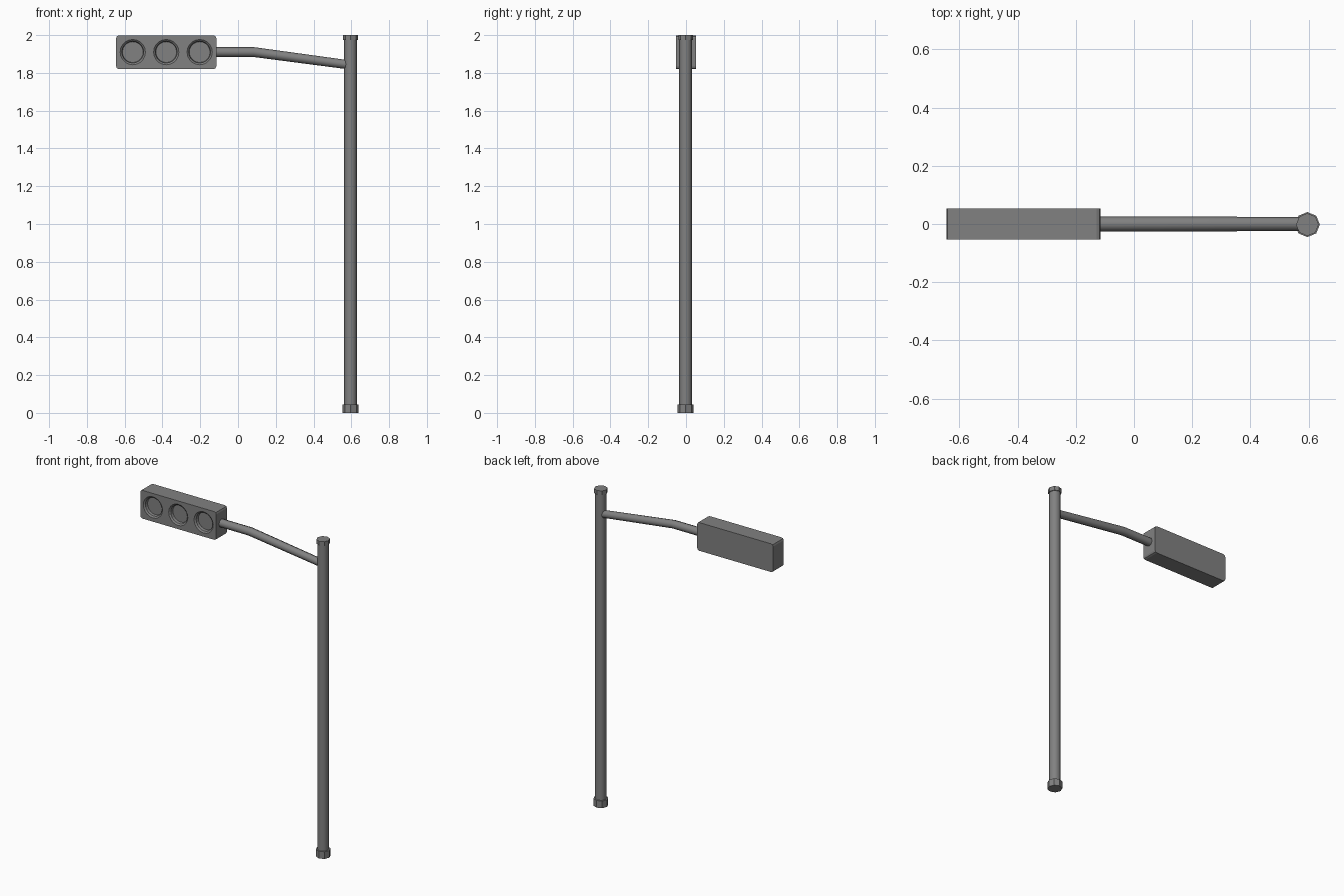
import bpy, bmesh, math
from mathutils import Vector

old = bpy.data.objects.get("Cube")
if old:
    bpy.data.objects.remove(old, do_unlink=True)

grey = bpy.data.materials.new("mid_grey")
grey.use_nodes = True
colour = (0.22, 0.22, 0.22, 1)
grey.diffuse_color = colour
grey.node_tree.nodes["Principled BSDF"].inputs["Base Color"].default_value = colour

POLE_X, LAMP_X, ARM_Z = 0.596, -0.38, 1.91


def finish(name, bm, angle=None):
    bmesh.ops.recalc_face_normals(bm, faces=bm.faces)
    mesh = bpy.data.meshes.new(name)
    bm.to_mesh(mesh)
    bm.free()
    mesh.materials.append(grey)
    obj = bpy.data.objects.new(name, mesh)
    bpy.context.collection.objects.link(obj)
    if angle:
        bpy.ops.object.select_all(action='DESELECT')
        obj.select_set(True)
        bpy.context.view_layer.objects.active = obj
        bpy.ops.object.shade_smooth_by_angle(angle=math.radians(angle))
    return obj


def tube(name, rings, sides, angle=None):
    """Capped tube through rings of (centre, radius, axis)."""
    bm = bmesh.new()
    loops = []
    for centre, radius, axis in rings:
        turn = Vector(axis).to_track_quat('Z', 'Y')
        loops.append([bm.verts.new(Vector(centre) + turn @ Vector(
            (radius * math.cos(math.tau * i / sides),
             radius * math.sin(math.tau * i / sides), 0))) for i in range(sides)])
    for a, b in zip(loops, loops[1:]):
        for i in range(sides):
            j = (i + 1) % sides
            bm.faces.new((a[i], a[j], b[j], b[i]))
    bm.faces.new(loops[0])
    bm.faces.new(loops[-1])
    return finish(name, bm, angle)


def upright(name, radius, bottom, top, angle=None):
    up = (0, 0, 1)
    return tube(name, [((POLE_X, -0.002, z), radius, up) for z in (bottom, top)], 8, angle)


# Pole with its collars
upright("pole", 0.034, 0.01, 1.99, 50)
upright("pole_base", 0.043, 0, 0.045)
upright("pole_cap", 0.039, 1.973, 2.0)

# Bent arm from the lamp housing to the pole
tube("arm", [((-0.13, 0, ARM_Z), 0.026, (1, 0, 0)),
             ((0.085, 0, ARM_Z), 0.026, (1, 0, -0.065)),
             ((0.585, 0, 1.843), 0.024, (1, 0, -0.13))], 8, 50)

# Lamp housing with rounded corners
bm = bmesh.new()
bmesh.ops.create_cube(bm, size=1)
bmesh.ops.scale(bm, vec=(0.53, 0.106, 0.178), verts=bm.verts)
bmesh.ops.translate(bm, vec=(LAMP_X, 0, 1.909), verts=bm.verts)
along_y = [e for e in bm.edges if abs(e.verts[0].co.y - e.verts[1].co.y) > 0.05]
bmesh.ops.bevel(bm, geom=along_y, offset=0.014, segments=2, profile=0.5, affect='EDGES')
housing = finish("lamp_housing", bm)

# Recessed lamps: tapered rim, then a straight well
for i, side in enumerate(("right", "middle", "left")):
    x = LAMP_X + (i - 1) * 0.177
    back = (0, 1, 0)
    cutter = tube(side + "_lamp_cutter",
                  [((x, y, ARM_Z), r, back) for y, r in
                   ((-0.07, 0.068), (-0.053, 0.067), (-0.045, 0.058), (-0.028, 0.055))], 20)
    cutter.hide_render = True
    cutter.hide_viewport = True
    cut = housing.modifiers.new(side + "_lamp", 'BOOLEAN')
    cut.operation = 'DIFFERENCE'
    cut.solver = 'EXACT'
    cut.object = cutter
